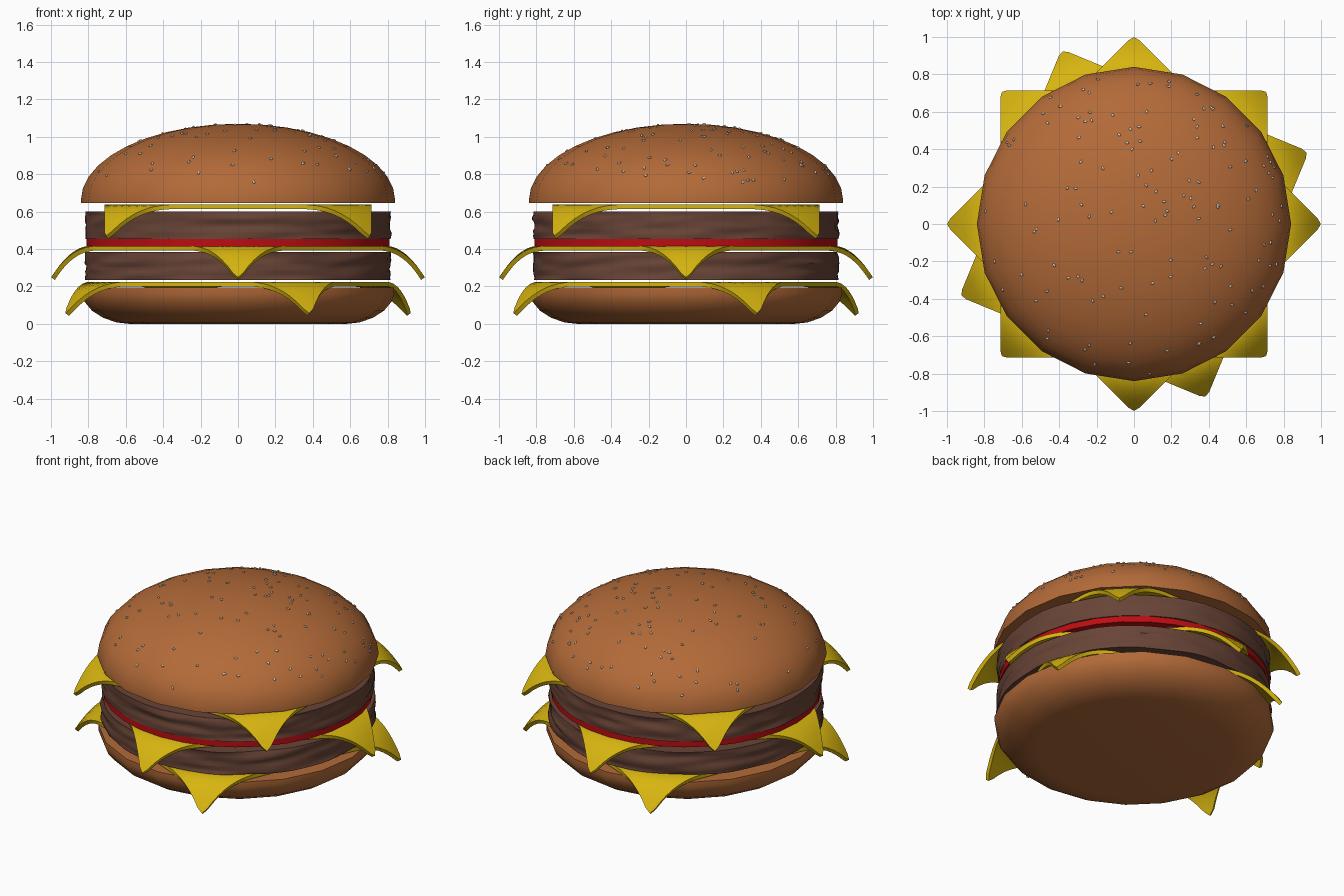
import bpy, bmesh, math, random
from mathutils import Vector, Matrix, noise
from mathutils.bvhtree import BVHTree

random.seed(4)
cube = bpy.data.objects.get("Cube")
if cube:
    bpy.data.objects.remove(cube, do_unlink=True)


def material(name, rgb):
    m = bpy.data.materials.new(name)
    m.use_nodes = True
    m.diffuse_color = (*rgb, 1)
    bsdf = next(n for n in m.node_tree.nodes if n.type == 'BSDF_PRINCIPLED')
    bsdf.inputs["Base Color"].default_value = (*rgb, 1)
    return m


BUN = material("toasted brown", (0.45, 0.145, 0.04))
MEAT = material("meat brown", (0.14, 0.058, 0.038))
CHEESE = material("cheese yellow", (0.68, 0.46, 0.005))
TOMATO = material("tomato red", (0.5, 0.004, 0.006))
SEED = material("seed cream", (0.72, 0.66, 0.56))


def finish(bm, name, mat, angle=32, thickness=0):
    bmesh.ops.recalc_face_normals(bm, faces=bm.faces)
    mesh = bpy.data.meshes.new(name)
    bm.to_mesh(mesh)
    bm.free()
    mesh.materials.append(mat)
    ob = bpy.data.objects.new(name, mesh)
    bpy.context.collection.objects.link(ob)
    bpy.ops.object.select_all(action='DESELECT')
    ob.select_set(True)
    bpy.context.view_layer.objects.active = ob
    if thickness:
        mod = ob.modifiers.new("thickness", 'SOLIDIFY')
        mod.thickness = thickness
        mod.offset = -1
        bpy.ops.object.modifier_apply(modifier=mod.name)
    bpy.ops.object.shade_smooth_by_angle(angle=math.radians(angle))
    return ob


def lathe(profile, sides, bump=None):
    """Stack rings of (radius, height) and cap both ends; radius 0 makes a pole."""
    bm = bmesh.new()
    rings = []
    for r, z in profile:
        if r < 1e-4:
            rings.append([bm.verts.new((0, 0, z))])
            continue
        ring = []
        for i in range(sides):
            a = math.tau * i / sides
            rr = r + (bump(a, z) if bump else 0)
            ring.append(bm.verts.new((rr * math.cos(a), rr * math.sin(a), z)))
        rings.append(ring)
    for low, high in zip(rings, rings[1:]):
        for i in range(sides):
            j = (i + 1) % sides
            if len(high) == 1:
                bm.faces.new((low[i], low[j], high[0]))
            else:
                bm.faces.new((low[i], low[j], high[j], high[i]))
    for ring in (rings[0], rings[-1]):
        if len(ring) > 1:
            bm.faces.new(ring)
    return bm


# Bottom bun: flat top, rounded underside
finish(lathe([(0.58, 0), (0.65, 0.008), (0.72, 0.032), (0.78, 0.07), (0.82, 0.118),
              (0.835, 0.16), (0.835, 0.195)], 20), "bottom_bun", BUN)

# Top bun: half ellipsoid on a flat base
dome = [(0.84, 0.645)]
for k in range(11):
    t = math.pi / 2 * k / 10
    dome.append((0.84 * math.cos(t), 0.66 + 0.41 * math.sin(t)))
top_bun = finish(lathe(dome, 20), "top_bun", BUN)


# Patties with ragged sides
def patty(name, z0, z1, shift):
    def bump(a, z):
        p = Vector((3 * math.cos(a), 3 * math.sin(a), z * 22 + shift))
        return 0.016 * noise.noise(p) + 0.006 * noise.noise(p * 2.3)
    rows = 10
    profile = [(0.815, z0 + (z1 - z0) * i / rows) for i in range(rows + 1)]
    finish(lathe(profile, 80, bump), name, MEAT, 50)


patty("lower_patty", 0.235, 0.385, 0)
patty("upper_patty", 0.455, 0.6, 7)

# Tomato slice
finish(lathe([(0.81, 0.415), (0.81, 0.455)], 32), "tomato_slice", TOMATO)


# Square cheese slices whose corners droop past the patty edge
def cheese(name, top, turn):
    bm = bmesh.new()
    half, rad = 0.715, 0.03
    bmesh.ops.create_grid(bm, x_segments=36, y_segments=36, size=half)
    inner = half - rad
    rot = Matrix.Rotation(math.radians(turn), 3, 'Z')
    for v in bm.verts:
        dx, dy = abs(v.co.x) - inner, abs(v.co.y) - inner
        if dx > 0 and dy > 0:
            s = max(dx, dy) / math.hypot(dx, dy)
            v.co.x = math.copysign(inner + dx * s, v.co.x)
            v.co.y = math.copysign(inner + dy * s, v.co.y)
        t = max(0, (v.co.xy.length - 0.79) / 0.21)
        v.co.z = top - 0.17 * t * t
        v.co = rot @ v.co
    for f in bm.faces:
        f.normal_update()
    finish(bm, name, CHEESE, 40, 0.024)


cheese("bottom_cheese", 0.225, -22.5)
cheese("middle_cheese", 0.417, 45)
cheese("top_cheese", 0.638, 0)

# Sesame seeds scattered over the dome, sparser toward the front
surface = BVHTree.FromPolygons([v.co for v in top_bun.data.vertices],
                               [p.vertices for p in top_bun.data.polygons])
seeds = bmesh.new()
count = 0
while count < 130:
    a, r = random.uniform(0, math.tau), 0.81 * math.sqrt(random.random())
    x, y = r * math.cos(a), r * math.sin(a)
    if y < 0 and random.random() < 0.45:
        continue
    point, normal, _, _ = surface.ray_cast(Vector((x, y, 2)), Vector((0, 0, -1)))
    if point is None:
        continue
    place = (Matrix.Translation(point + normal * 0.002)
             @ normal.to_track_quat('Z', 'Y').to_matrix().to_4x4()
             @ Matrix.Rotation(random.uniform(0, math.pi), 4, 'Z')
             @ Matrix.Diagonal((0.012, 0.007, 0.006, 1)))
    bmesh.ops.create_icosphere(seeds, subdivisions=1, radius=1, matrix=place)
    count += 1
finish(seeds, "sesame_seeds", SEED, 60)
